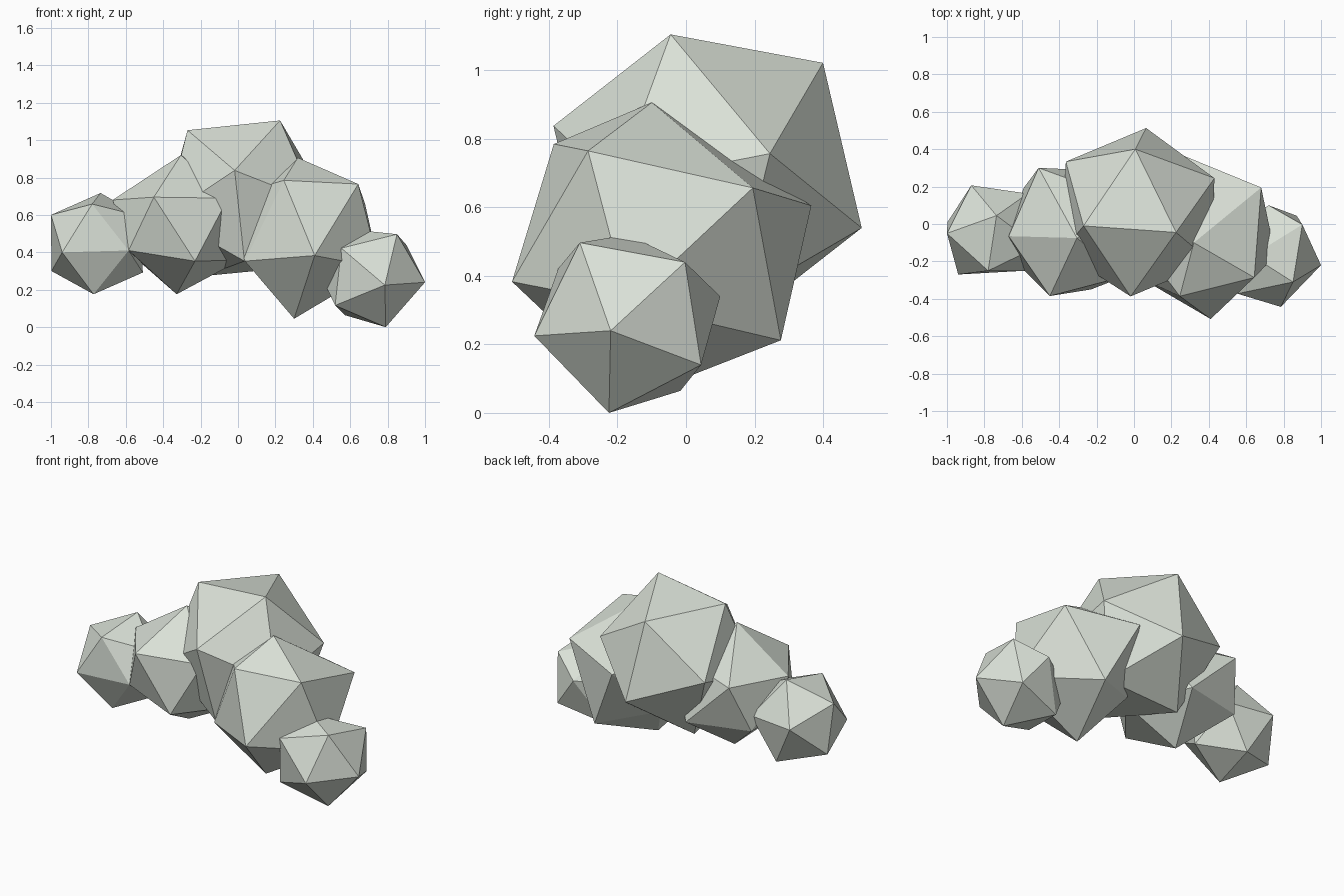
import bpy, bmesh
from mathutils import Vector, Matrix

stone = bpy.data.materials.new("pale_grey_green")
stone.diffuse_color = (0.70, 0.75, 0.68, 1.0)


def frame(pole, ref):
    """Axes with z along the pole and x towards the neighbouring corner."""
    z = Vector(pole).normalized()
    x = Vector(ref)
    x = (x - z * x.dot(z)).normalized()
    return Matrix((x, z.cross(x), z)).transposed()


def puff(name, centre, radius, pole, ref, pulls):
    """Icosahedron turned so two corners face pole and ref; the nearest corner is pulled to each pull point."""
    bm = bmesh.new()
    bmesh.ops.create_icosphere(bm, subdivisions=1, radius=1.0)
    bm.verts.ensure_lookup_table()
    ring = next(v.co.copy() for v in bm.verts if 0.3 < v.co.z < 0.6)
    c = Vector(centre)
    turn = frame(Vector(pole) - c, Vector(ref) - c) @ frame((0, 0, 1), ring).transposed()
    for v in bm.verts:
        v.co = turn @ v.co * radius + c
    free = list(bm.verts)
    for p in pulls:
        near = min(free, key=lambda v: (v.co - Vector(p)).length)
        near.co = p
        free.remove(near)
    bmesh.ops.recalc_face_normals(bm, faces=bm.faces)
    mesh = bpy.data.meshes.new(name)
    bm.to_mesh(mesh)
    bm.free()
    mesh.materials.append(stone)
    obj = bpy.data.objects.new(name, mesh)
    bpy.context.collection.objects.link(obj)


# Large middle puff
puff("middle_puff", (0.025, 0.064, 0.688), 0.474,
     (0.23, -0.045, 1.105), (-0.27, -0.01, 1.053),
     [(0.225, -0.045, 1.105), (-0.27, -0.01, 1.053), (0.007, 0.40, 1.022),
      (-0.018, -0.387, 0.838), (0.065, 0.513, 0.54), (0.43, 0.245, 0.757)])

# Right puff
puff("right_puff", (0.347, -0.075, 0.505), 0.46,
     (0.643, -0.286, 0.765), (0.41, -0.508, 0.383),
     [(0.643, -0.286, 0.765), (0.41, -0.508, 0.383), (0.245, -0.386, 0.785),
      (0.32, -0.10, 0.906), (0.68, 0.195, 0.657), (0.447, 0.277, 0.212),
      (0.30, -0.15, 0.045), (0.037, -0.29, 0.353), (0.12, 0.08, 0.30)])

# Left puff
puff("left_puff", (-0.322, -0.045, 0.548), 0.385,
     (-0.305, -0.075, 0.92), (-0.45, -0.385, 0.695),
     [(-0.305, -0.075, 0.92), (-0.45, -0.385, 0.695), (-0.67, -0.065, 0.68),
      (-0.585, -0.25, 0.41), (-0.23, -0.35, 0.353), (-0.328, -0.02, 0.176),
      (-0.51, 0.30, 0.70)])

# Small puff at the far left
puff("far_left_puff", (-0.755, -0.055, 0.4455), 0.29,
     (-0.78, -0.25, 0.658), (-1.0, -0.05, 0.60),
     [(-1.0, -0.05, 0.60), (-0.78, -0.25, 0.658), (-0.735, 0.045, 0.717),
      (-0.94, -0.27, 0.40), (-0.585, -0.25, 0.41), (-0.772, -0.155, 0.176)])

# Small low puff at the far right
puff("far_right_puff", (0.71, -0.1635, 0.2815), 0.297,
     (1.0, -0.22, 0.24), (0.85, -0.31, 0.497),
     [(1.0, -0.22, 0.24), (0.85, -0.31, 0.497), (0.785, -0.443, 0.225),
      (0.90, -0.003, 0.44), (0.79, -0.225, 0.0), (0.87, 0.044, 0.14),
      (0.63, -0.17, 0.52), (0.72, 0.10, 0.34)])
